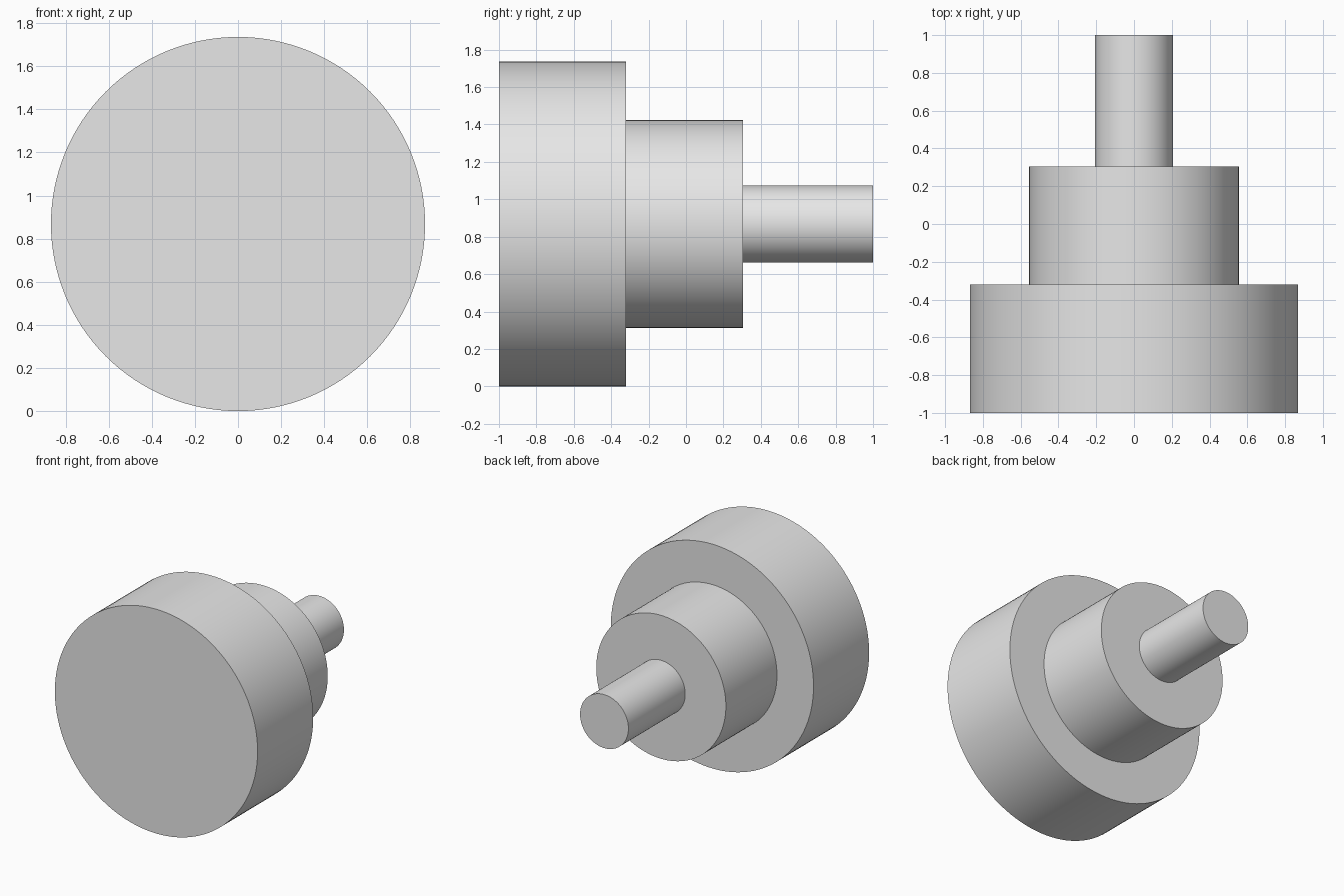
import bpy
import math

cube = bpy.data.objects.get("Cube")
if cube:
    bpy.data.objects.remove(cube, do_unlink=True)

GREY = (0.8, 0.8, 0.8, 1.0)
AXIS_Z = 0.868

grey = bpy.data.materials.new("light_grey")
grey.use_nodes = True
grey.diffuse_color = GREY
grey.node_tree.nodes["Principled BSDF"].inputs["Base Color"].default_value = GREY


def disc(name, radius, y_front, y_back):
    """Cylinder along y with smooth sides and sharp rims."""
    bpy.ops.mesh.primitive_cylinder_add(
        vertices=128, radius=radius, depth=y_back - y_front,
        location=(0, (y_front + y_back) / 2, AXIS_Z),
        rotation=(math.pi / 2, 0, 0))
    ob = bpy.context.object
    ob.name = name
    ob.data.materials.append(grey)
    bpy.ops.object.shade_smooth_by_angle(angle=math.radians(30))
    return ob


# Stepped shaft, widest at the front
disc("front_head", AXIS_Z, -1.0, -0.32)
disc("middle_collar", 0.555, -0.32, 0.305)
disc("rear_pin", 0.207, 0.305, 1.0)
